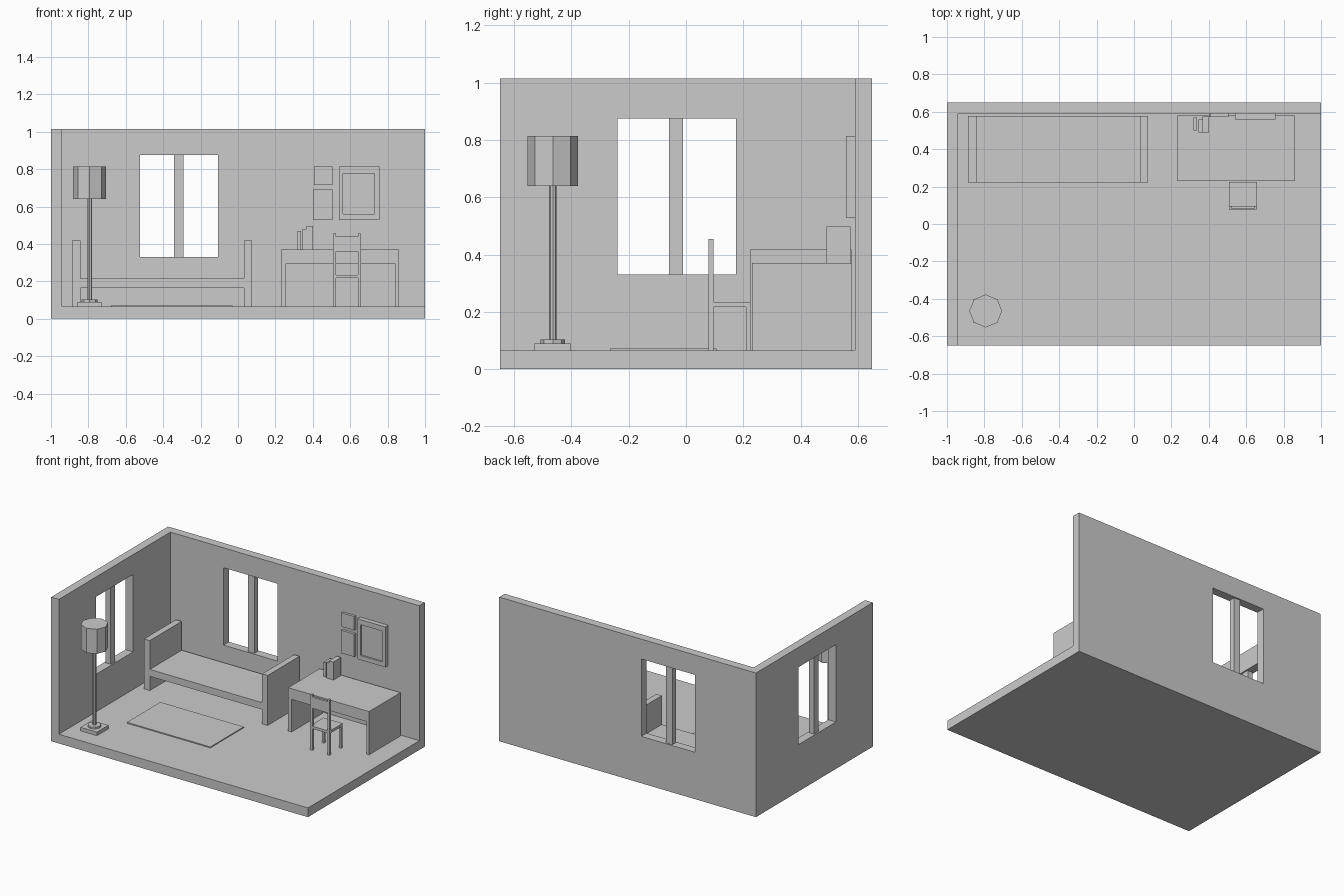
import bpy, bmesh
from mathutils import Matrix, Vector

if "Cube" in bpy.data.objects:
    bpy.data.objects.remove(bpy.data.objects["Cube"])


def mesh_object(name, bm):
    mesh = bpy.data.meshes.new(name)
    bm.to_mesh(mesh)
    bm.free()
    obj = bpy.data.objects.new(name, mesh)
    bpy.context.collection.objects.link(obj)
    return obj


def box(name, x, y, z):
    """Box from (min, max) ranges on each axis."""
    lo, hi = Vector((x[0], y[0], z[0])), Vector((x[1], y[1], z[1]))
    bm = bmesh.new()
    bmesh.ops.create_cube(bm, size=1, matrix=Matrix.Translation((lo + hi) / 2)
                          @ Matrix.Diagonal((*(hi - lo), 1)))
    return mesh_object(name, bm)


def prism(name, x, y, z, radius, sides=8):
    """Upright flat-sided cylinder."""
    bm = bmesh.new()
    bmesh.ops.create_cone(bm, cap_ends=True, segments=sides, radius1=radius, radius2=radius,
                          depth=z[1] - z[0], matrix=Matrix.Translation((x, y, sum(z) / 2)))
    return mesh_object(name, bm)


def cut(obj, *cutters):
    """Subtract the cutters and remove them."""
    for c in cutters:
        mod = obj.modifiers.new("cut", 'BOOLEAN')
        mod.operation, mod.solver, mod.object = 'DIFFERENCE', 'EXACT', c
        c.hide_render = True
    bpy.context.view_layer.objects.active = obj
    for mod in list(obj.modifiers):
        bpy.ops.object.modifier_apply(modifier=mod.name)
    for c in cutters:
        bpy.data.objects.remove(c)


FLOOR = 0.065
WIN_Z = (0.33, 0.875)

# Room shell: floor and two walls with window openings
room = box("room_shell", (-1, 1), (-0.65, 0.65), (0, 1.015))
cut(room,
    box("room_space", (-0.94, 2), (-2, 0.59), (FLOOR, 2)),
    box("back_opening", (-0.525, -0.107), (0.5, 0.8), WIN_Z),
    box("left_opening", (-1.2, -0.9), (-0.24, 0.175), WIN_Z))
box("back_window_bar", (-0.342, -0.292), (0.60, 0.64), WIN_Z)
box("left_window_bar", (-0.99, -0.95), (-0.06, -0.01), WIN_Z)

# Rug
box("rug", (-0.68, -0.03), (-0.265, 0.107), (FLOOR, 0.072))

# Bed
bed_y = (0.223, 0.577)
box("bed_headboard", (-0.888, -0.843), bed_y, (FLOOR, 0.417))
box("bed_footboard", (0.032, 0.075), bed_y, (FLOOR, 0.417))
box("mattress", (-0.843, 0.032), bed_y, (0.165, 0.214))

# Desk
desk = box("desk", (0.23, 0.86), (0.23, 0.58), (FLOOR, 0.37))
cut(desk, box("knee_space", (0.257, 0.84), (0, 0.8), (0, 0.294)))

# Chair, its back towards the room
box("chair_seat", (0.508, 0.658), (0.078, 0.225), (0.217, 0.235))
box("chair_back_rail", (0.524, 0.642), (0.08, 0.095), (0.36, 0.44))
for side, x in (("left", (0.508, 0.524)), ("right", (0.642, 0.658))):
    box(side + "_back_leg", x, (0.078, 0.096), (FLOOR, 0.217))
    box(side + "_back_post", x, (0.078, 0.096), (0.235, 0.455))
    box(side + "_front_leg", x, (0.209, 0.225), (FLOOR, 0.217))

# Books on the desk
for i, (x0, x1, y0, y1, top) in enumerate(((0.317, 0.336, 0.50, 0.57, 0.47),
                                           (0.346, 0.365, 0.49, 0.56, 0.48),
                                           (0.367, 0.401, 0.49, 0.575, 0.497))):
    box(f"book_{i + 1}", (x0, x1), (y0, y1), (0.37, top))

# Wall pictures, the large one with a sunken panel
box("small_picture", (0.406, 0.505), (0.572, 0.59), (0.716, 0.813))
box("medium_picture", (0.401, 0.505), (0.572, 0.59), (0.529, 0.69))
large = box("large_picture", (0.54, 0.757), (0.558, 0.59), (0.529, 0.813))
cut(large, box("panel_recess", (0.562, 0.731), (0.5, 0.57), (0.56, 0.777)))

# Floor lamp
lx, ly = -0.793, -0.465
box("lamp_base", (lx - 0.064, lx + 0.064), (ly - 0.064, ly + 0.064), (FLOOR, 0.09))
prism("lamp_collar", lx, ly, (0.09, 0.103), 0.043)
prism("lamp_pole", lx, ly, (0.103, 0.645), 0.0125)
prism("lamp_shade", lx, ly, (0.64, 0.813), 0.088)
